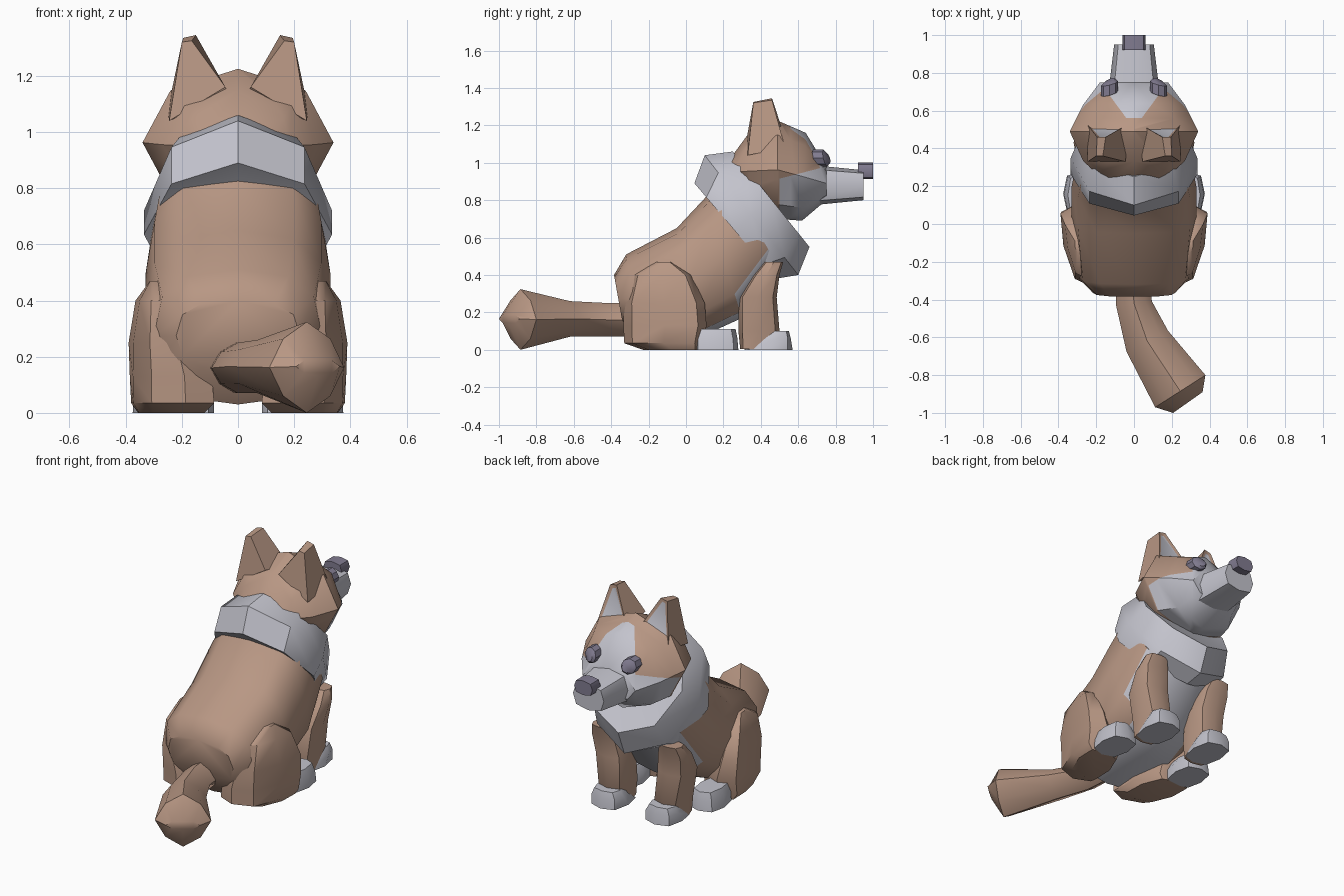
import bpy, bmesh
from math import cos, sin, pi, radians
from mathutils import Vector

old = bpy.data.objects.get("Cube")
if old:
    bpy.data.objects.remove(old, do_unlink=True)


def material(name, rgb):
    m = bpy.data.materials.new(name)
    m.use_nodes = True
    m.diffuse_color = (*rgb, 1)
    bsdf = m.node_tree.nodes["Principled BSDF"]
    bsdf.inputs["Base Color"].default_value = (*rgb, 1)
    return m


BROWN = material("brown fur", (0.48, 0.31, 0.23))
PALE = material("pale fur", (0.55, 0.55, 0.61))
DARK = material("dark grey", (0.22, 0.20, 0.28))
made = []


def ring(c, a, b, n=8, p=2.0):
    """Closed section around c with half axes a and b; p shapes it from diamond to box."""
    c, a, b = Vector(c), Vector(a), Vector(b)
    pts = []
    for i in range(n):
        t = 2 * pi * i / n
        u, v = cos(t), sin(t)
        u = abs(u) ** (2 / p) * (1 if u > 0 else -1)
        v = abs(v) ** (2 / p) * (1 if v > 0 else -1)
        pts.append(c + a * u + b * v)
    return pts


def section(top, bottom, w, n=8, p=2.0):
    """Section across x between two (y, z) points."""
    t, b = Vector((0, *top)), Vector((0, *bottom))
    return ring((t + b) / 2, (w, 0, 0), (t - b) / 2, n, p)


def slab(z, x0, x1, y0, y1, n=8, p=3.0, shear=0.0):
    """Horizontal section within x and y limits, optionally sheared inward to the rear."""
    pts = ring(((x0 + x1) / 2, (y0 + y1) / 2, z),
               ((x1 - x0) / 2, 0, 0), (0, (y1 - y0) / 2, 0), n, p)
    for q in pts:
        q.x += shear * (q.y - 0.05)
    return pts


def loft(name, rings, mats, side=1, paint=None):
    bm = bmesh.new()
    rows = [[bm.verts.new((q.x * side, q.y, q.z)) for q in r] for r in rings]
    n = len(rows[0])
    for r, s in zip(rows, rows[1:]):
        for i in range(n):
            k = (i + 1) % n
            bm.faces.new((r[i], r[k], s[k], s[i]))
    bm.faces.new(rows[0])
    bm.faces.new(rows[-1])
    bmesh.ops.recalc_face_normals(bm, faces=bm.faces[:])
    bm.normal_update()
    if paint:
        paint(bm)
    me = bpy.data.meshes.new(name)
    bm.to_mesh(me)
    bm.free()
    for m in mats:
        me.materials.append(m)
    ob = bpy.data.objects.new(name, me)
    bpy.context.collection.objects.link(ob)
    made.append(ob)
    return ob


# Body with a pale belly
def paint_belly(bm):
    for f in bm.faces:
        c = f.calc_center_median()
        if f.normal.z < -0.3 and abs(c.x) < 0.24 and c.y > -0.2:
            f.material_index = 1


loft("body", [section(t, b, w, 12, 2.7) for t, b, w in (
    ((-0.385, 0.40), (-0.34, 0.15), 0.22),
    ((-0.32, 0.51), (-0.24, 0.03), 0.30),
    ((-0.05, 0.65), (0.08, 0.07), 0.33),
    ((0.10, 0.81), (0.30, 0.17), 0.33),
    ((0.20, 0.93), (0.50, 0.44), 0.30))], [BROWN, PALE], paint=paint_belly)

# Neck ruff
loft("neck_ruff", [section(t, b, w) for t, b, w in (
    ((0.10, 0.84), (0.45, 0.43), 0.29),
    ((0.045, 0.89), (0.48, 0.38), 0.335),
    ((0.10, 1.04), (0.60, 0.40), 0.335),
    ((0.25, 1.06), (0.66, 0.55), 0.29),
    ((0.30, 0.98), (0.58, 0.64), 0.22))], [PALE])


# Head with pale cheeks, jaw and a wedge up the forehead
def paint_face(bm):
    cuts = (((0, 0.50, 0), (0, 1, 0)),
            ((0, 0.56, 0), (0, 1, 0)),
            ((0, 0.52, 0.92), (0, -0.26, 1)),
            ((0.04, 0.56, 0), (1, -0.74, 0)),
            ((-0.04, 0.56, 0), (-1, -0.74, 0)))
    for co, no in cuts:
        bmesh.ops.bisect_plane(bm, geom=bm.verts[:] + bm.edges[:] + bm.faces[:],
                               plane_co=co, plane_no=Vector(no).normalized(), dist=1e-5)
    for f in bm.faces:
        c = f.calc_center_median()
        cheek = c.y > 0.50 and c.z < 0.92 + 0.26 * (c.y - 0.52)
        blaze = c.y > 0.56 and abs(c.x) < 0.04 + 0.74 * (c.y - 0.56)
        f.material_index = int(cheek or blaze)


loft("head", [section(t, b, w) for t, b, w in (
    ((0.22, 1.00), (0.26, 0.90), 0.17),
    ((0.33, 1.15), (0.34, 0.76), 0.27),
    ((0.49, 1.225), (0.49, 0.70), 0.34),
    ((0.64, 1.16), (0.62, 0.69), 0.27),
    ((0.75, 0.98), (0.75, 0.80), 0.18))], [BROWN, PALE], paint=paint_face)

# Muzzle and nose
loft("muzzle", [section((0.70, 0.985), (0.70, 0.775), 0.135, 8, 3),
                section((0.95, 0.96), (0.95, 0.80), 0.105, 8, 3)], [PALE])
loft("nose", [section((y, 1.0), (y, 0.912), 0.062, 8, 3) for y in (0.92, 1.0)], [DARK])

# Tail sweeping to one side, swelling towards the end
loft("tail", [ring(c, a, (0, 0, h), 8, 1.5) for c, a, h in (
    ((-0.01, -0.28, 0.16), (0.09, 0, 0), 0.09),
    ((0.00, -0.42, 0.16), (0.095, 0.01, 0), 0.09),
    ((0.07, -0.62, 0.165), (0.11, 0.055, 0), 0.095),
    ((0.245, -0.885, 0.162), (0.133, 0.085, 0), 0.162),
    ((0.285, -0.945, 0.165), (0.078, 0.055, 0), 0.035))], [BROWN])


# Paired parts
def paint_ear(bm):
    front = max(bm.faces, key=lambda f: f.normal.y)
    bmesh.ops.inset_individual(bm, faces=[front], thickness=0.022, depth=-0.008)
    front.material_index = 1


for tag, s in (("left", 1), ("right", -1)):
    base = [Vector(q) for q in ((0.245, 0.33, 1.04), (0.045, 0.33, 1.16),
                                (0.03, 0.53, 1.13), (0.25, 0.53, 1.08))]
    tip = [Vector(q) for q in ((0.20, 0.36, 1.32), (0.165, 0.36, 1.325),
                               (0.15, 0.46, 1.345), (0.195, 0.46, 1.335))]
    loft(tag + "_ear", [base, tip], [BROWN, PALE], s, paint_ear)

    loft(tag + "_eye", [ring((0.13, y, 1.025), (r, -0.012, 0), (0, -0.01, r), 8)
                        for y, r in ((0.69, 0.045), (0.745, 0.045), (0.758, 0.03))], [DARK], s)

    loft(tag + "_thigh", [slab(z, x0, x1, y0, y1, 8, 3, 0.22) for z, x0, x1, y0, y1 in (
        (0.0, 0.15, 0.38, -0.23, 0.08),
        (0.035, 0.13, 0.41, -0.33, 0.09),
        (0.13, 0.14, 0.41, -0.335, 0.11),
        (0.25, 0.20, 0.41, -0.335, 0.10),
        (0.40, 0.26, 0.39, -0.29, 0.03),
        (0.47, 0.29, 0.35, -0.16, -0.08))], [BROWN], s)

    loft(tag + "_hind_paw", [slab(z, *r) for z, r in (
        (0.0, (0.18, 0.375, 0.04, 0.28)),
        (0.06, (0.18, 0.37, 0.04, 0.275)),
        (0.11, (0.21, 0.35, 0.04, 0.265)))], [PALE], s)

    loft(tag + "_front_leg", [slab(z, *r) for z, r in (
        (0.004, (0.11, 0.27, 0.29, 0.43)),
        (0.10, (0.10, 0.28, 0.28, 0.50)),
        (0.28, (0.11, 0.31, 0.28, 0.485)),
        (0.40, (0.13, 0.32, 0.36, 0.50)),
        (0.47, (0.16, 0.30, 0.42, 0.52)))], [BROWN], s)

    loft(tag + "_front_paw", [slab(z, *r) for z, r in (
        (0.0, (0.085, 0.285, 0.31, 0.57)),
        (0.06, (0.085, 0.285, 0.40, 0.56)),
        (0.10, (0.11, 0.265, 0.42, 0.55)))], [PALE], s)

# Soft shading with crisp creases
bpy.ops.object.select_all(action="DESELECT")
for ob in made:
    ob.select_set(True)
bpy.context.view_layer.objects.active = made[0]
bpy.ops.object.shade_smooth_by_angle(angle=radians(42))
